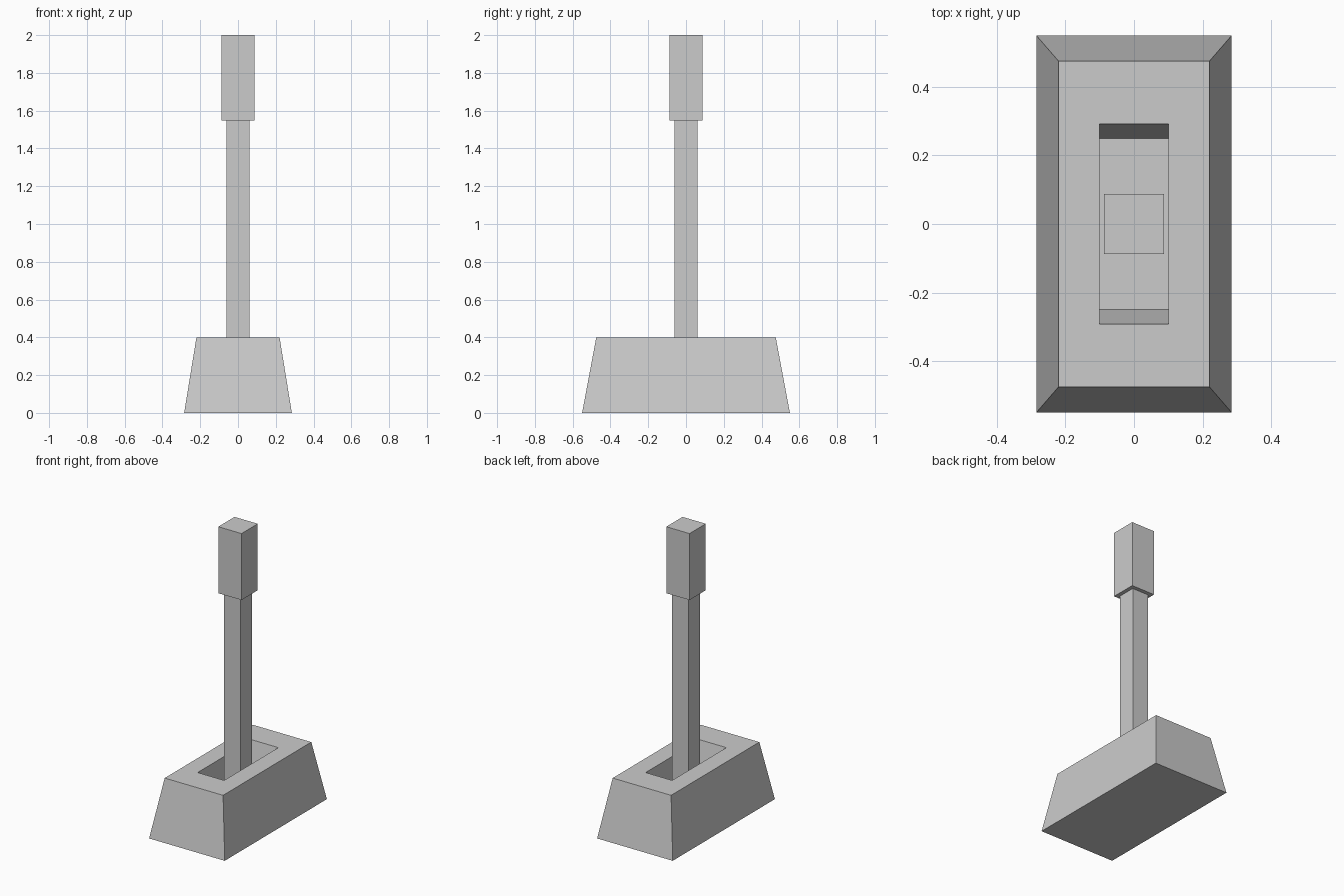
import bpy, bmesh

if "Cube" in bpy.data.objects:
    bpy.data.objects.remove(bpy.data.objects["Cube"])


def ring_solid(name, rings):
    """Stack rectangular rings (half x, half y, z), bridge them and cap both ends."""
    bm = bmesh.new()
    loops = [[bm.verts.new((sx * hx, sy * hy, z))
              for sx, sy in ((-1, -1), (1, -1), (1, 1), (-1, 1))]
             for hx, hy, z in rings]
    for a, b in zip(loops, loops[1:]):
        for i in range(4):
            j = (i + 1) % 4
            bm.faces.new((a[i], a[j], b[j], b[i]))
    bm.faces.new(loops[0][::-1])
    bm.faces.new(loops[-1])
    bmesh.ops.recalc_face_normals(bm, faces=bm.faces)
    mesh = bpy.data.meshes.new(name)
    bm.to_mesh(mesh)
    bm.free()
    obj = bpy.data.objects.new(name, mesh)
    bpy.context.collection.objects.link(obj)
    return obj


# Tapered base with a recessed slot whose end walls slope inward
ring_solid("base", [(0.285, 0.55, 0), (0.22, 0.475, 0.4),
                    (0.10, 0.292, 0.4), (0.10, 0.25, 0.2)])

# Lever shaft rising from the slot floor
ring_solid("lever_shaft", [(0.061, 0.061, 0.2), (0.061, 0.061, 1.55)])

# Square grip on top
ring_solid("lever_grip", [(0.0875, 0.0875, 1.547), (0.0875, 0.0875, 2.0)])
